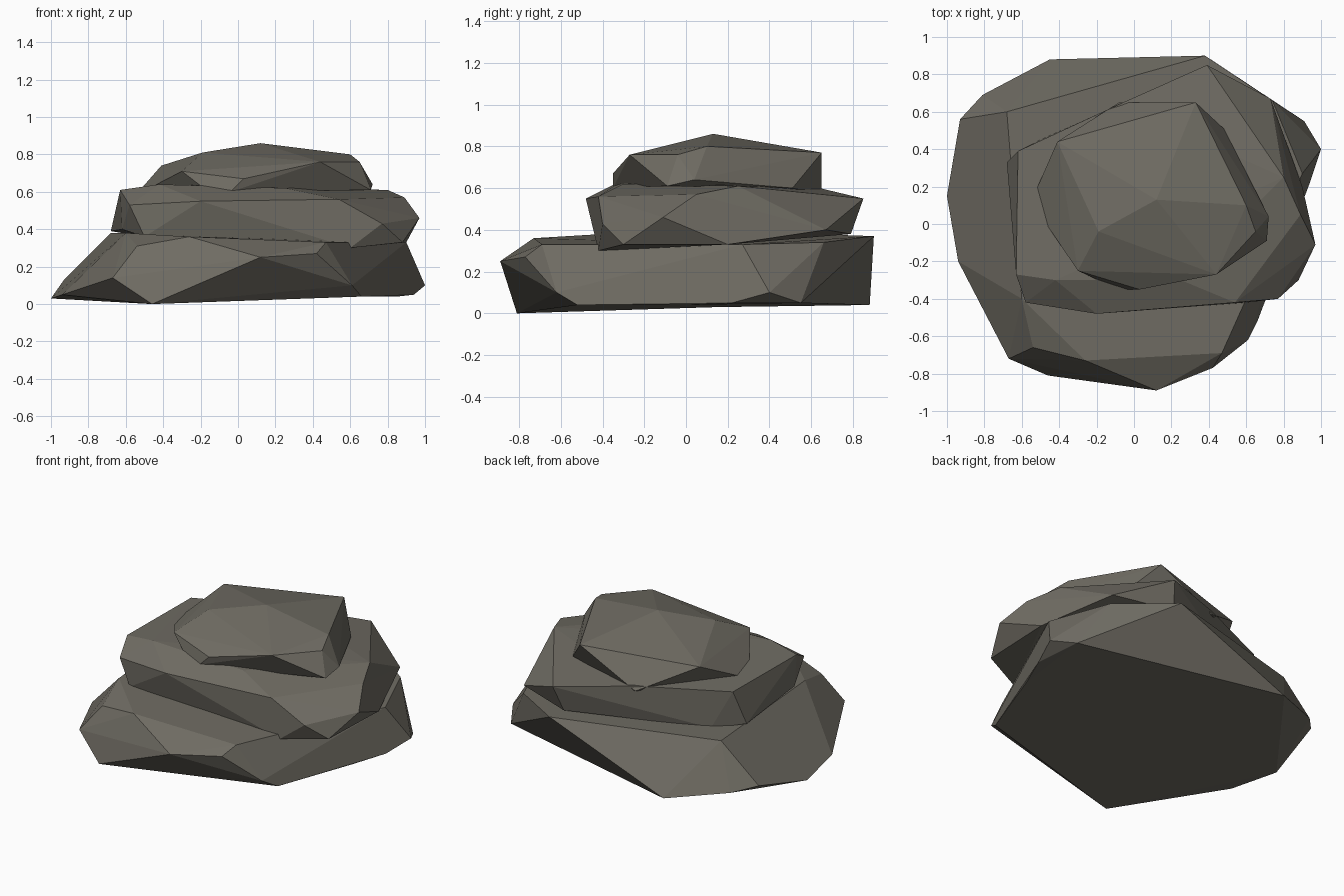
import bpy
import bmesh
import math

# Remove only the default cube
default_cube = bpy.data.objects.get("Cube")
if default_cube is not None:
    bpy.data.objects.remove(default_cube, do_unlink=True)


def make_material(name, colour):
    material = bpy.data.materials.new(name)
    material.use_nodes = True
    material.diffuse_color = (*colour, 1)
    for node in material.node_tree.nodes:
        if node.type == "BSDF_PRINCIPLED":
            node.inputs["Base Color"].default_value = (*colour, 1)
            node.inputs["Roughness"].default_value = 1
    return material


def make_slab(name, lower_ring, upper_ring, material):
    """Wrap two rough corner rings in a faceted convex boulder."""
    bm = bmesh.new()
    for corner in lower_ring + upper_ring:
        bm.verts.new(corner)
    hull = bmesh.ops.convex_hull(bm, input=bm.verts[:], use_existing_faces=False)
    # Drop any corner that ended up inside the boulder
    spare = {item for item in hull["geom_interior"] + hull["geom_unused"]
             if isinstance(item, bmesh.types.BMVert)}
    bmesh.ops.delete(bm, geom=list(spare), context="VERTS")
    # Merge nearly coplanar triangles into broad chiselled facets
    bmesh.ops.dissolve_limit(bm, angle_limit=math.radians(3),
                             verts=bm.verts[:], edges=bm.edges[:])
    bmesh.ops.recalc_face_normals(bm, faces=bm.faces[:])
    mesh = bpy.data.meshes.new(name)
    bm.to_mesh(mesh)
    bm.free()
    mesh.materials.append(material)
    slab = bpy.data.objects.new(name, mesh)
    bpy.context.scene.collection.objects.link(slab)
    return slab


stone = make_material("warm grey stone", (.16, .15, .125))

# Wide base slab with long sloping back and left-hand shoulder
base_foot = [
    (-1, .15, .03), (-.93, .56, .13), (-.81, .69, .1), (-.45, .88, .04),
    (.91, .55, .05), (1, .4, .1), (.94, .22, .05), (.85, 0, .04),
    (.66, -.52, .04), (.61, -.62, .1), (-.46, -.81, 0), (-.67, -.72, .14),
    (-.94, -.2, .05),
]
base_crown = [
    (-.54, -.66, .31), (-.26, -.73, .36), (.12, -.89, .25), (.42, -.77, .27),
    (.47, -.69, .33), (.58, -.45, .34), (.9, .27, .33), (.74, .66, .34),
    (.38, .9, .37), (-.68, .6, .38), (-.62, -.1, .39), (-.6, -.4, .38),
]
make_slab("base_slab", base_foot, base_crown, stone)

# Middle slab, overhanging the base, highest at its front corner
middle_foot = [
    (-.68, .33, .39), (-.62, -.26, .4), (-.5, -.43, .36), (-.1, -.43, .34),
    (.6, -.42, .3), (.88, -.3, .33), (.9, .2, .33), (.73, .67, .4),
    (.35, .79, .38), (-.5, .45, .36),
]
middle_crown = [
    (-.62, .39, .61), (-.63, -.27, .61), (-.58, -.42, .53), (-.42, -.3, .64),
    (-.2, -.48, .55), (.25, -.3, .62), (.54, -.42, .56), (.77, -.4, .43),
    (.97, -.11, .46), (.89, .05, .57), (.8, .25, .61), (.39, .85, .55),
    (-.08, .64, .6),
]
make_slab("middle_slab", middle_foot, middle_crown, stone)

# Small cap slab with a shallow peak and undercut back
cap_foot = [
    (-.55, .12, .58), (-.17, -.31, .61), (-.04, -.35, .6), (.71, -.09, .61),
    (.72, .04, .64), (.48, .51, .6), (-.08, .65, .57),
]
cap_crown = [
    (-.3, -.25, .71), (.03, -.35, .67), (.44, -.27, .76), (.65, -.04, .76),
    (.6, .1, .8), (.33, .65, .77), (-.41, .44, .74), (-.19, -.04, .81),
    (.12, .13, .86),
]
make_slab("cap_slab", cap_foot, cap_crown, stone)
